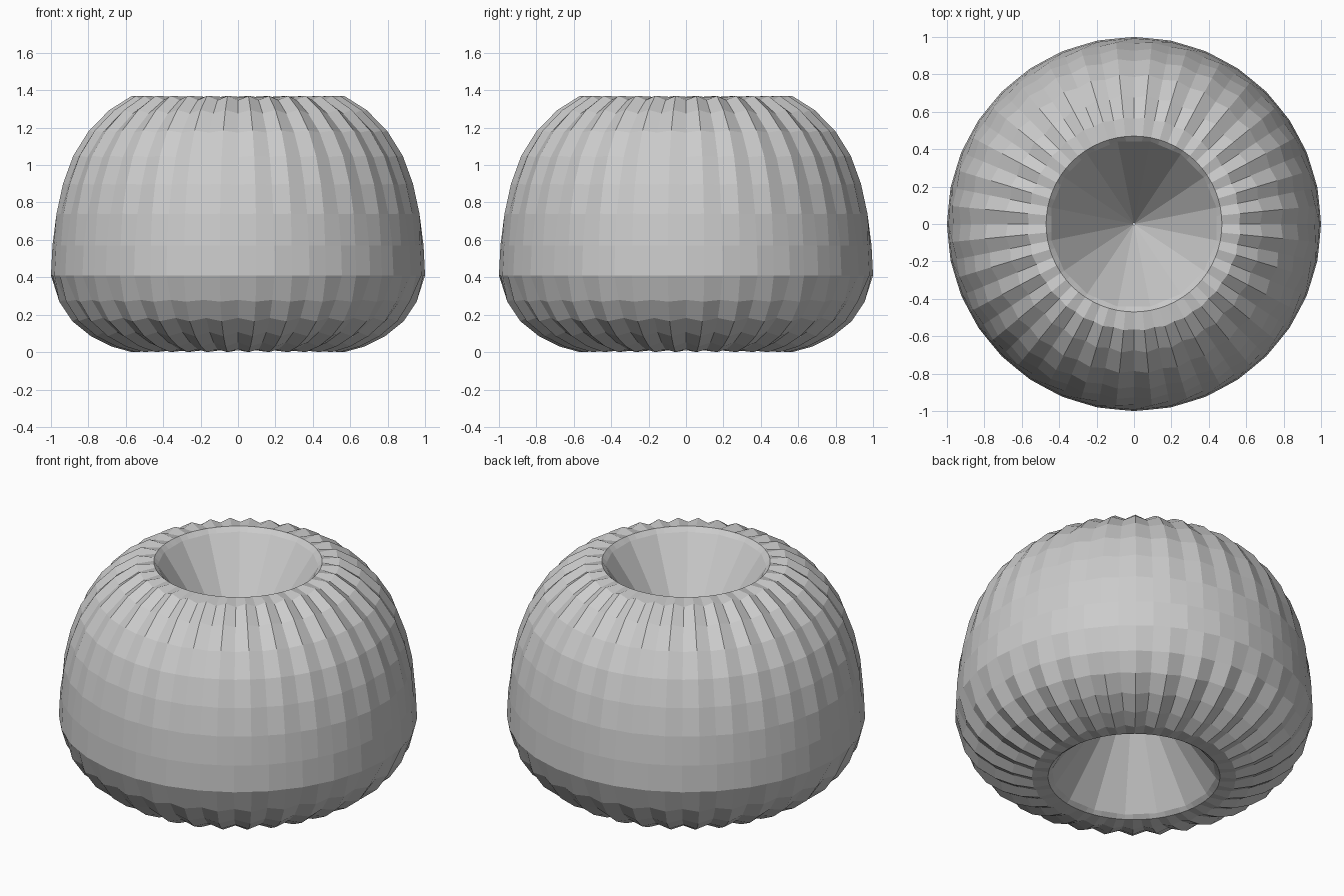
import bpy, bmesh
from math import pi, sin, cos
from mathutils import Vector

RIBS = 32
SEGMENTS = RIBS * 2
HOLE_SIDES = 16

# Outer profile from bottom rim to top rim: radius, height, crease depth
OUTER = [
    (0.48, 0.01, 0.0), (0.57, 0.0, 0.016), (0.68, 0.03, 0.024),
    (0.79, 0.085, 0.026), (0.89, 0.165, 0.026), (0.96, 0.27, 0.022),
    (1.0, 0.41, -0.004), (0.992, 0.57, -0.003), (0.975, 0.74, 0.008),
    (0.94, 0.9, 0.014), (0.885, 1.05, 0.016), (0.80, 1.185, 0.018),
    (0.69, 1.295, 0.024), (0.57, 1.37, 0.024), (0.47, 1.365, 0.0),
]
# Funnel from top rim through the pinched waist to the bottom rim
FUNNEL = [(0.45, 1.34), (0.005, 0.685), (0.46, 0.03)]

old = bpy.data.objects.get("Cube")
if old:
    bpy.data.objects.remove(old)

grey = bpy.data.materials.new("soft grey")
grey.use_nodes = True
colour = (0.6, 0.6, 0.6, 1)
grey.diffuse_color = colour
grey.node_tree.nodes["Principled BSDF"].inputs["Base Color"].default_value = colour


def ring(bm, place):
    """One loop of vertices; place gives radius and height per segment."""
    verts = []
    for i in range(SEGMENTS):
        a = 2 * pi * i / SEGMENTS
        r, z = place(i, a)
        verts.append(bm.verts.new((r * cos(a), r * sin(a), z)))
    return verts


def ribbed(index):
    """Push alternate vertices inwards along the profile normal."""
    r, z, depth = OUTER[index]
    before = OUTER[max(index - 1, 0)]
    after = OUTER[min(index + 1, len(OUTER) - 1)]
    inward = Vector((before[1] - after[1], after[0] - before[0])).normalized()

    def place(i, a):
        pushed = i % 2 == (0 if depth > 0 else 1)
        d = abs(depth) if pushed else 0
        return r + inward.x * d, z + inward.y * d
    return place


def polygonal(r, z):
    """Keep the funnel loops on a regular polygon."""
    step = 2 * pi / HOLE_SIDES

    def place(i, a):
        off = (a + step / 2) % step - step / 2
        return r * cos(step / 2) / cos(off), z
    return place


# Ribbed cushion body with a funnel at each end
bm = bmesh.new()
rings = [ring(bm, ribbed(k)) for k in range(len(OUTER))]
rings += [ring(bm, polygonal(r, z)) for r, z in FUNNEL]
for k, low in enumerate(rings):
    high = rings[(k + 1) % len(rings)]
    for i in range(SEGMENTS):
        j = (i + 1) % SEGMENTS
        bm.faces.new((low[i], low[j], high[j], high[i]))
bmesh.ops.recalc_face_normals(bm, faces=bm.faces)

mesh = bpy.data.meshes.new("ribbed_cushion")
bm.to_mesh(mesh)
bm.free()
mesh.materials.append(grey)
body = bpy.data.objects.new("ribbed_cushion", mesh)
bpy.context.collection.objects.link(body)
